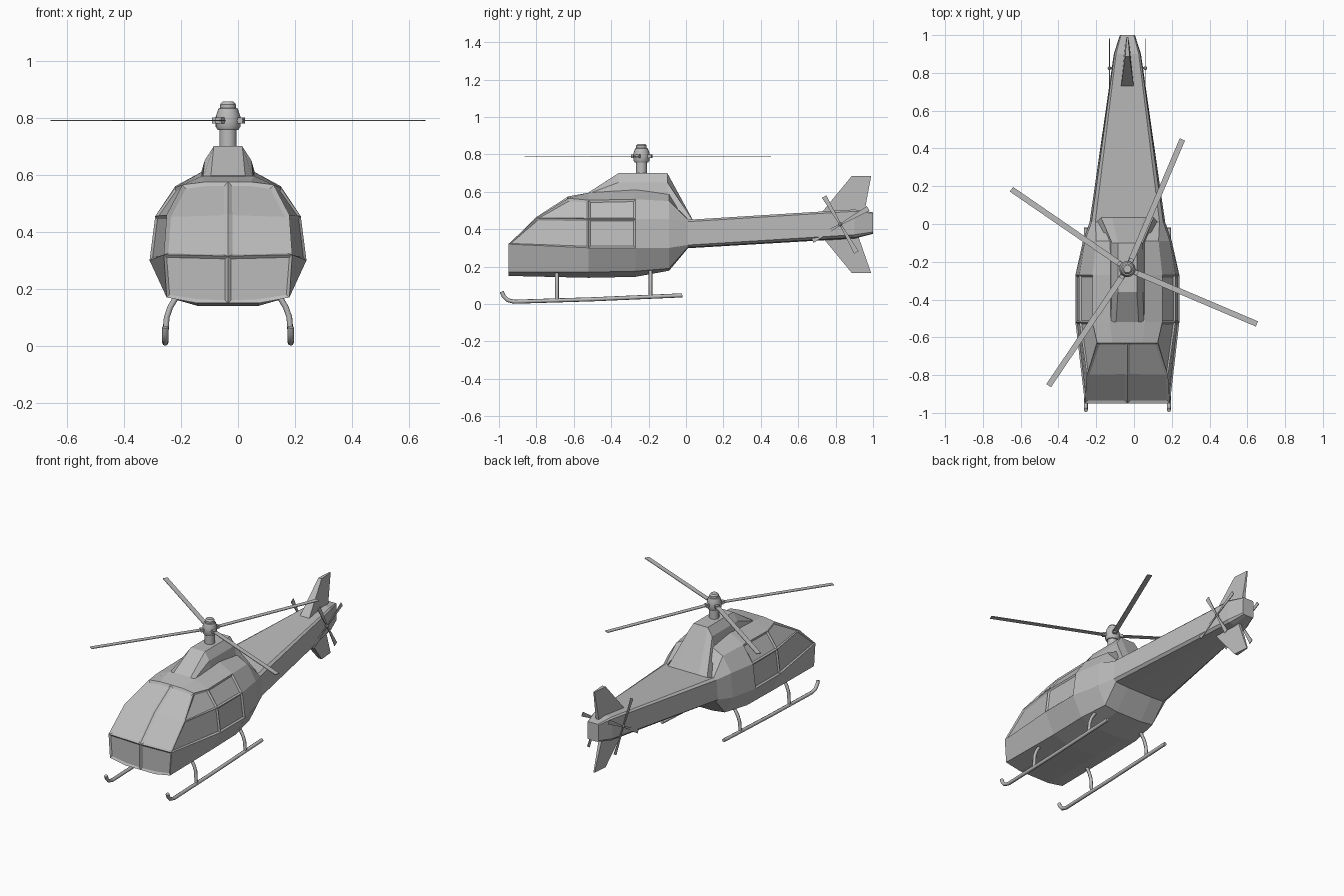
import bpy
import bmesh
from math import radians, cos, sin
from mathutils import Vector, Matrix

CENTRE = -0.035  # the airframe sits slightly off the rotor sweep's centre

default_cube = bpy.data.objects.get("Cube")
if default_cube:
    bpy.data.objects.remove(default_cube, do_unlink=True)

paint = bpy.data.materials.new("grey_paint")
paint.use_nodes = True
grey = (0.5, 0.5, 0.5, 1)
paint.diffuse_color = grey
paint.node_tree.nodes["Principled BSDF"].inputs["Base Color"].default_value = grey


def finish(name, bm, location=(CENTRE, 0, 0), mirrored=False, smooth=False):
    mesh = bpy.data.meshes.new(name)
    bm.to_mesh(mesh)
    bm.free()
    mesh.materials.append(paint)
    obj = bpy.data.objects.new(name, mesh)
    obj.location = location
    bpy.context.collection.objects.link(obj)
    if mirrored:
        modifier = obj.modifiers.new("Mirror", "MIRROR")
        modifier.use_axis[0] = True
        modifier.use_clip = True
    if smooth:
        bpy.ops.object.select_all(action="DESELECT")
        obj.select_set(True)
        bpy.context.view_layer.objects.active = obj
        bpy.ops.object.shade_smooth_by_angle(angle=radians(35))
    return obj


def loft(bm, sections):
    """Skin half-sections running from bottom to top, ordered front to back."""
    rows = [[bm.verts.new(point) for point in section] for section in sections]
    strips = []
    for front, back in zip(rows, rows[1:]):
        strips.append([bm.faces.new((front[j], back[j], back[j + 1], front[j + 1]))
                       for j in range(len(front) - 1)])
    return rows, strips


def tube(name, points, radius):
    curve = bpy.data.curves.new(name, "CURVE")
    curve.dimensions = "3D"
    curve.bevel_depth = radius
    curve.bevel_resolution = 2
    curve.use_fill_caps = True
    spline = curve.splines.new("POLY")
    spline.points.add(len(points) - 1)
    for target, point in zip(spline.points, points):
        target.co = (*point, 1)
    curve.materials.append(paint)
    obj = bpy.data.objects.new(name, curve)
    obj.location.x = CENTRE
    bpy.context.collection.objects.link(obj)
    bpy.ops.object.select_all(action="DESELECT")
    obj.select_set(True)
    bpy.context.view_layer.objects.active = obj
    bpy.ops.object.convert(target="MESH")
    bpy.ops.object.shade_smooth_by_angle(angle=radians(50))


# Fuselage and tail boom: belly, chine, belt, shoulder, roof edge, roof
def section(y, belly, chine, belt, shoulder, roof_edge, roof):
    half = [(0, belly), (chine[0] / 2, belly), chine, belt, shoulder, roof_edge,
            (roof_edge[0] / 2, roof), (0, roof)]
    return [(x, y, z) for x, z in half]


nose = section(-.95, .15, (.215, .17), (.225, .32), (.215, .46), (.16, .565), .575)
for index in range(4, len(nose)):  # the windscreen edge leans back
    x, y, z = nose[index]
    nose[index] = (x, -.8 if index == 4 else -.63, z)
stations = [
    nose,
    section(-.52, .14, (.21, .17), (.275, .3), (.255, .455), (.185, .555), .595),
    section(-.27, .145, (.21, .175), (.275, .3), (.255, .455), (.185, .56), .61),
    section(-.09, .178, (.18, .19), (.235, .3), (.225, .455), (.165, .55), .59),
    section(.01, .298, (.18, .303), (.2, .315), (.19, .44), (.17, .45), .45),
    section(.9, .35, (.06, .355), (.072, .37), (.068, .495), (.06, .505), .505),
    section(1, .375, (.034, .377), (.04, .385), (.039, .485), (.034, .49), .49),
]
bm = bmesh.new()
rows, strips = loft(bm, stations)
bottom, low, chine, belt, shoulder, edge, roof, top = rows[0]
belt_mid = bm.verts.new((0, -.95, .315))
screen_mid = bm.verts.new((0, -.8, .465))
nose_panel = bm.faces.new((bottom, low, chine, belt, belt_mid))
screen = [bm.faces.new((belt_mid, belt, shoulder, screen_mid)),
          bm.faces.new((screen_mid, shoulder, edge, roof, top))]
bm.faces.new(rows[-1][::-1])
bm.normal_update()

# Recessed glazing: nose, windscreen and two rows of side windows
side_windows = [strips[i][j] for i in (0, 1) for j in (3, 4)]
bmesh.ops.inset_individual(bm, faces=[nose_panel] + side_windows,
                           thickness=.014, depth=-.008)
bmesh.ops.inset_region(bm, faces=screen, thickness=.015, depth=-.008,
                       use_boundary=True, use_even_offset=True)
finish("fuselage", bm, mirrored=True)

# Engine cowling
bm = bmesh.new()
cowl = []
for y, foot, side, ridge in [(-.52, (.095, .57), (.088, .59), (.06, .597)),
                             (-.36, (.095, .58), (.082, .65), (.05, .7)),
                             (-.1, (.095, .56), (.082, .65), (.05, .7)),
                             (.035, (.17, .43), (.14, .45), (.08, .452))]:
    cowl.append([(x, y, z) for x, z in (foot, side, ridge, (0, ridge[1]))])
rows, strips = loft(bm, cowl)
finish("engine_cowling", bm, mirrored=True)

# Tail fins
for name, root_z, tip_z, root_back in [("upper_fin", .47, .685, .95),
                                       ("lower_fin", .38, .165, .915)]:
    bm = bmesh.new()
    rings = []
    for z, front, back, width in [(root_z, .71, root_back, .036),
                                  (tip_z, .887, .99, .012)]:
        rings.append([bm.verts.new(p) for p in ((-width, front, z), (width, front, z),
                                                (width / 3, back, z), (-width / 3, back, z))])
    for ring in rings:
        bm.faces.new(ring)
    for k in range(4):
        n = (k + 1) % 4
        bm.faces.new((rings[0][k], rings[0][n], rings[1][n], rings[1][k]))
    bmesh.ops.recalc_face_normals(bm, faces=bm.faces)
    finish(name, bm)

# Rotor mast and hub, turned from a profile
bm = bmesh.new()
profile = [(0, .68), (.03, .68), (.03, .757), (.036, .757), (.043, .768), (.043, .805),
           (.034, .832), (.028, .834), (.028, .846), (.02, .856), (0, .856)]
verts = [bm.verts.new((r, 0, z)) for r, z in profile]
edges = [bm.edges.new(pair) for pair in zip(verts, verts[1:])]
bmesh.ops.spin(bm, geom=verts + edges, cent=(0, 0, 0), axis=(0, 0, 1),
               angle=radians(360), steps=16)
bmesh.ops.remove_doubles(bm, verts=bm.verts, dist=.0005)
bmesh.ops.recalc_face_normals(bm, faces=bm.faces)
HUB = (CENTRE, -.238, 0)
finish("rotor_mast", bm, HUB, smooth=True)


def bar(bm, start, end, width, height):
    made = bmesh.ops.create_cube(bm, size=1)["verts"]
    for vert in made:
        vert.co = Vector((start + (vert.co.x + .5) * (end - start),
                          vert.co.y * width, vert.co.z * height))
    return made


# Main rotor blades with root cuffs
for number, angle in enumerate((67, 145.5, 236, -23)):
    bm = bmesh.new()
    bar(bm, .03, .745, .03, .004)
    bar(bm, .02, .06, .024, .02)
    bmesh.ops.rotate(bm, verts=bm.verts, matrix=Matrix.Rotation(radians(angle), 3, "Z"))
    finish(f"main_blade_{number + 1}", bm, (HUB[0], HUB[1], .79))

# Tail rotors on both sides of the boom
for name, side in (("left", 1), ("right", -1)):
    bm = bmesh.new()
    for angle in (30, 120, 210, 300):
        along = Vector((0, cos(radians(angle)), sin(radians(angle))))
        across = Vector((0, -along.z, along.y))
        for vert in bar(bm, 0, .172, 1, .004):
            reach, sign, depth = vert.co
            width = .008 + .02 * reach / .172
            vert.co = along * reach + across * sign * width + Vector((depth, 0, 0))
    bmesh.ops.create_uvsphere(bm, u_segments=8, v_segments=6, radius=.01)
    finish(f"{name}_tail_rotor", bm, (CENTRE + side * .095, .825, .425))
tube("tail_rotor_axle", [(-.1, .825, .425), (.1, .825, .425)], .005)

# Landing skids and struts
for name, side in (("left", 1), ("right", -1)):
    runner = [(-.985, .066), (-.975, .042), (-.955, .021), (-.92, .012),
              (-.5, .025), (-.02, .046)]
    tube(f"{name}_skid", [(side * .22, y, z) for y, z in runner], .011)
    for place, y, foot in (("front", -.69, .02), ("rear", -.19, .04)):
        arc = [(.165, .19), (.185, .165), (.203, .135), (.215, .1), (.22, foot)]
        tube(f"{name}_{place}_strut", [(side * x, y, z) for x, z in arc], .01)
